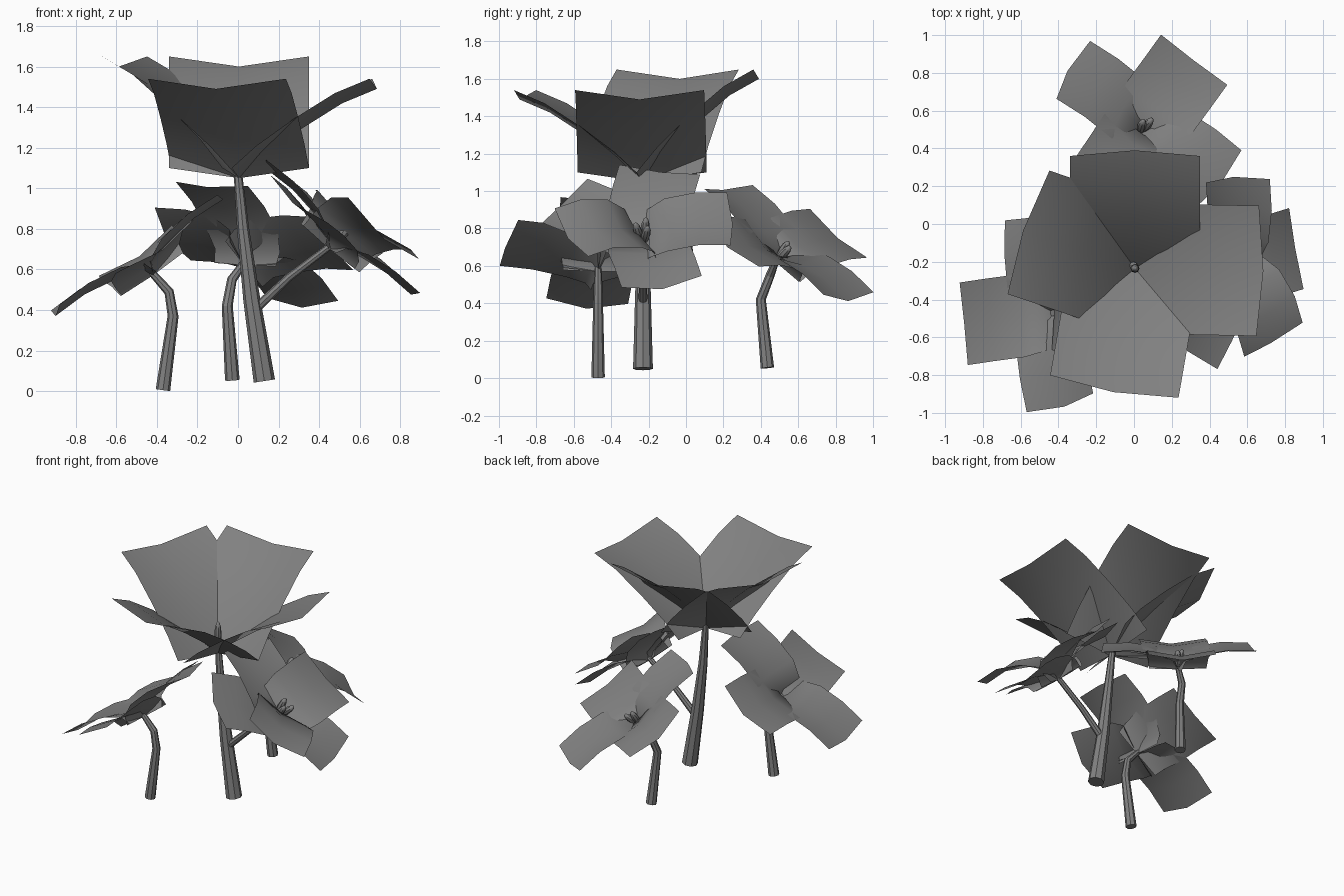
import bpy, bmesh, math
from mathutils import Vector

cube = bpy.data.objects.get("Cube")
if cube:
    bpy.data.objects.remove(cube, do_unlink=True)

grey = bpy.data.materials.new("plain grey")
grey.use_nodes = True
colour = (0.22, 0.22, 0.22, 1)
grey.diffuse_color = colour
grey.node_tree.nodes["Principled BSDF"].inputs["Base Color"].default_value = colour


def finish(name, bm, angle=40):
    mesh = bpy.data.meshes.new(name)
    bm.to_mesh(mesh)
    bm.free()
    mesh.materials.append(grey)
    obj = bpy.data.objects.new(name, mesh)
    bpy.context.collection.objects.link(obj)
    bpy.ops.object.select_all(action='DESELECT')
    obj.select_set(True)
    bpy.context.view_layer.objects.active = obj
    bpy.ops.object.shade_smooth_by_angle(angle=math.radians(angle))
    return obj


def stem(name, points, radii, sides=8):
    """Tapered tube through the points, capped at both ends."""
    pts = [Vector(p) for p in points]
    bm = bmesh.new()
    rings = []
    for i, (p, r) in enumerate(zip(pts, radii)):
        axis = (pts[min(i + 1, len(pts) - 1)] - pts[max(i - 1, 0)]).normalized()
        a = Vector((0, 1, 0)).cross(axis).normalized()
        b = axis.cross(a)
        turns = [math.tau * k / sides for k in range(sides)]
        rings.append([bm.verts.new(p + r * (a * math.cos(t) + b * math.sin(t))) for t in turns])
    for low, high in zip(rings, rings[1:]):
        for k in range(sides):
            n = (k + 1) % sides
            bm.faces.new((low[k], low[n], high[n], high[k]))
    bm.faces.new(rings[0][::-1])
    bm.faces.new(rings[-1])
    finish(name, bm, 20)


def petal(name, centre, up, heading, length, rise, width, fold, profile):
    """Folded sheet; each profile row gives distance, height, width share and fold share."""
    out = (heading - up * heading.dot(up)).normalized()
    side = up.cross(out)
    lift = up * fold - out * fold * 0.6
    bm = bmesh.new()
    rows = []
    for d, h, w, f in profile:
        mid = centre + out * d * length + up * h * rise
        rows.append([bm.verts.new(mid + side * s * w * width / 2 + lift * f * abs(s)) for s in (-1, 0, 1)])
    for near, far in zip(rows, rows[1:]):
        for k in range(2):
            bm.faces.new((near[k], far[k], far[k + 1], near[k + 1]))
    finish(name, bm, 60)


def stamen(name, centre, axis, length, radius):
    bm = bmesh.new()
    bmesh.ops.create_uvsphere(bm, u_segments=8, v_segments=6, radius=1)
    bmesh.ops.scale(bm, vec=(radius, radius, length / 2), verts=bm.verts)
    obj = finish(name, bm)
    obj.rotation_euler = axis.to_track_quat('Z', 'Y').to_euler()
    obj.location = centre


def flower(name, centre, up, petals, width, fold, profile, stamens, reach, length):
    centre, up = Vector(centre), Vector(up).normalized()
    for i, (heading, size, rise) in enumerate(petals):
        petal(f"{name}_petal_{i + 1}", centre, up, Vector(heading), size, rise, width, fold, profile)
    across = up.orthogonal().normalized()
    for i in range(stamens):
        spread = (across * math.cos(i * 2.1) + up.cross(across) * math.sin(i * 2.1)) * 0.25
        axis = (up + spread * (stamens > 1)).normalized()
        stamen(f"{name}_stamen_{i + 1}", centre + axis * reach, axis, length, 0.024)


# Tall flower with a deep cup
cup = [(0, 0, 1, 1), (0.18, 0.25, 1, 1), (0.45, 0.55, 1, 1), (0.75, 0.84, 1, 1), (1, 1, 1, 1)]
flower("tall_flower", (0.005, -0.235, 1.05), (0, 0, 1),
       [((1, -0.02, 0), 0.68, 0.44), ((0, 1, 0), 0.625, 0.55),
        ((-0.59, 0.2, 0), 0.625, 0.55), ((-0.115, -0.66, 0), 0.665, 0.44)],
       0.69, 0.05, cup, 1, 0.13, 0.2)

# Three smaller, flatter flowers that lean outwards
flat = [(0, 0, 0.85, 0.2), (0.07, 0.5, 0.9, 0.5), (0.3, 0.8, 1, 1), (0.65, 1.05, 1, 1), (1, 1, 1, 1)]


def small_flower(name, centre, up, petals, *stamens):
    flower(name, centre, up, petals, 0.44, 0.035, flat, *stamens)


small_flower("right_flower", (-0.42, -0.47, 0.57), (-0.57, 0, 0.82),
             [((-0.47, -0.06, -0.2), 0.51, 0.11), ((0.09, -0.475, 0.063), 0.51, 0.075),
              ((0, 0.5, 0), 0.51, 0.11), ((0.33, 0.02, 0.37), 0.5, 0.11)], 0, 0, 0)
small_flower("left_flower", (0.45, -0.23, 0.7), (0.64, 0, 0.77),
             [((-0.015, 0.47, 0.013), 0.48, 0.145), ((0.333, 0.1, -0.277), 0.465, 0.085),
              ((0.13, -0.38, -0.11), 0.44, 0.21), ((-0.22, -0.435, 0.182), 0.52, 0.06),
              ((-0.37, 0.09, 0.31), 0.51, 0.105)], 3, 0.11, 0.14)
small_flower("back_flower", (0.03, 0.48, 0.62), (0.38, 0.46, 0.8),
             [((0.28, 0.38, -0.2), 0.51, 0.12), ((-0.36, 0.32, 0.13), 0.51, 0.11),
              ((-0.18, -0.28, 0.38), 0.5, 0.11), ((0.43, -0.33, 0), 0.5, 0.11)], 2, 0.075, 0.12)

# Stems
stem("tall_stem", [(0.13, -0.23, 0.05), (0.068, -0.23, 0.45), (0.025, -0.23, 0.8), (-0.003, -0.22, 1.1)],
     [0.053, 0.042, 0.03, 0.02])
stem("left_branch", [(0.08, -0.23, 0.4), (0.25, -0.23, 0.56), (0.46, -0.23, 0.72)], [0.024, 0.02, 0.017])
stem("right_stem", [(-0.37, -0.47, 0.005), (-0.32, -0.47, 0.37), (-0.34, -0.47, 0.49), (-0.43, -0.47, 0.59)],
     [0.036, 0.027, 0.024, 0.018])
stem("back_stem", [(-0.028, 0.435, 0.055), (-0.053, 0.4, 0.42), (-0.03, 0.45, 0.55), (0.035, 0.485, 0.64)],
     [0.036, 0.027, 0.024, 0.018])
